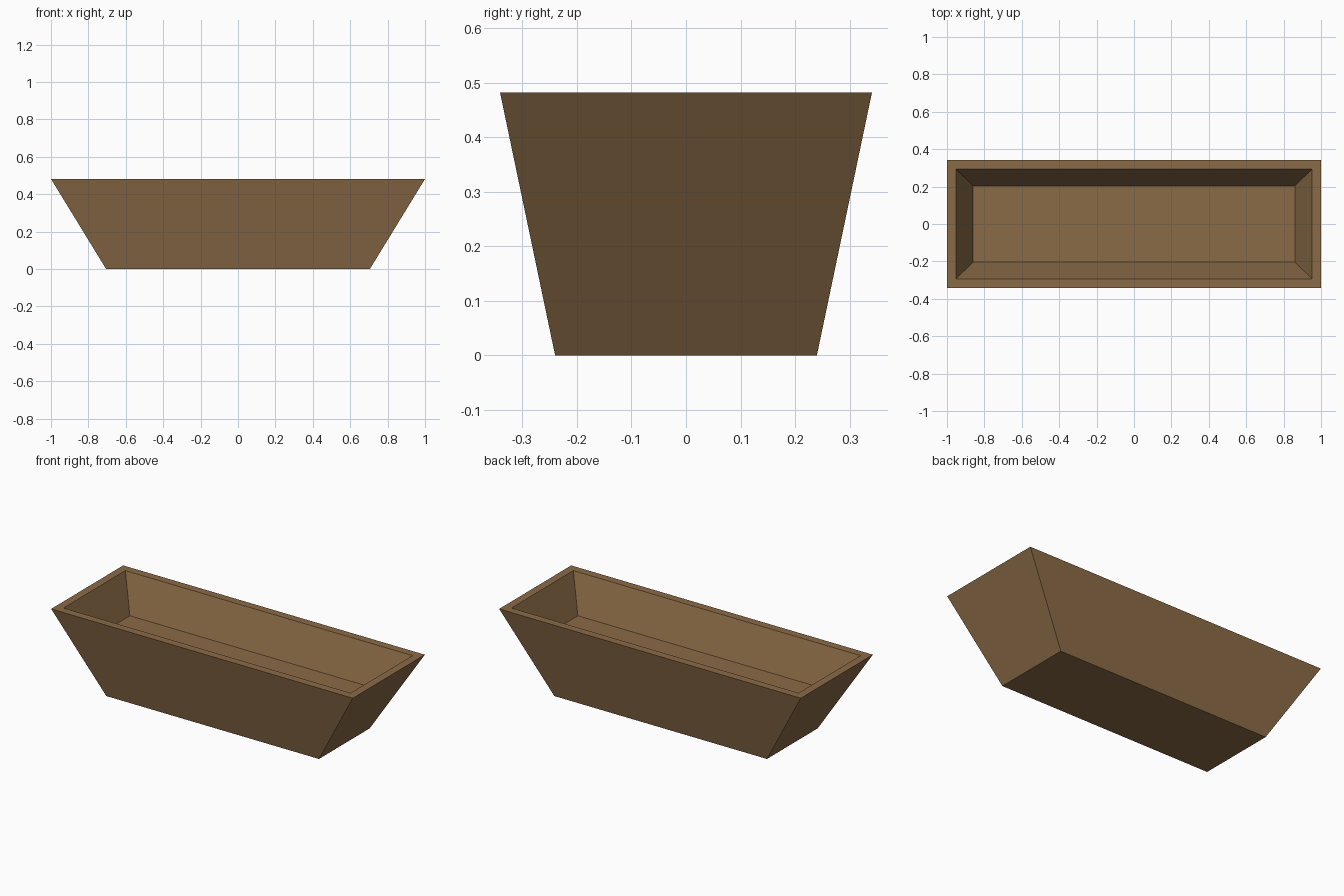
import bpy, bmesh

if "Cube" in bpy.data.objects:
    bpy.data.objects.remove(bpy.data.objects["Cube"])

wood = bpy.data.materials.new("brown_wood")
wood.diffuse_color = (0.258, 0.147, 0.063, 1.0)
wood.use_nodes = True
wood.node_tree.nodes["Principled BSDF"].inputs["Base Color"].default_value = wood.diffuse_color


def ring(bm, hx, hy, z):
    """Rectangular loop of four vertices."""
    return [bm.verts.new((sx * hx, sy * hy, z))
            for sx, sy in ((-1, -1), (1, -1), (1, 1), (-1, 1))]


# Tapered trough: outer base, outer rim, inner rim, inner floor
bm = bmesh.new()
rings = [ring(bm, *r) for r in ((0.705, 0.24, 0.0), (1.0, 0.341, 0.482),
                                (0.952, 0.293, 0.482), (0.86, 0.204, 0.27))]
bm.faces.new(rings[0][::-1])
for lo, hi in zip(rings, rings[1:]):
    for i in range(4):
        j = (i + 1) % 4
        bm.faces.new((lo[i], lo[j], hi[j], hi[i]))
bm.faces.new(rings[-1])
bmesh.ops.recalc_face_normals(bm, faces=bm.faces)

mesh = bpy.data.meshes.new("trough")
bm.to_mesh(mesh)
bm.free()
mesh.materials.append(wood)
bpy.context.collection.objects.link(bpy.data.objects.new("trough", mesh))
